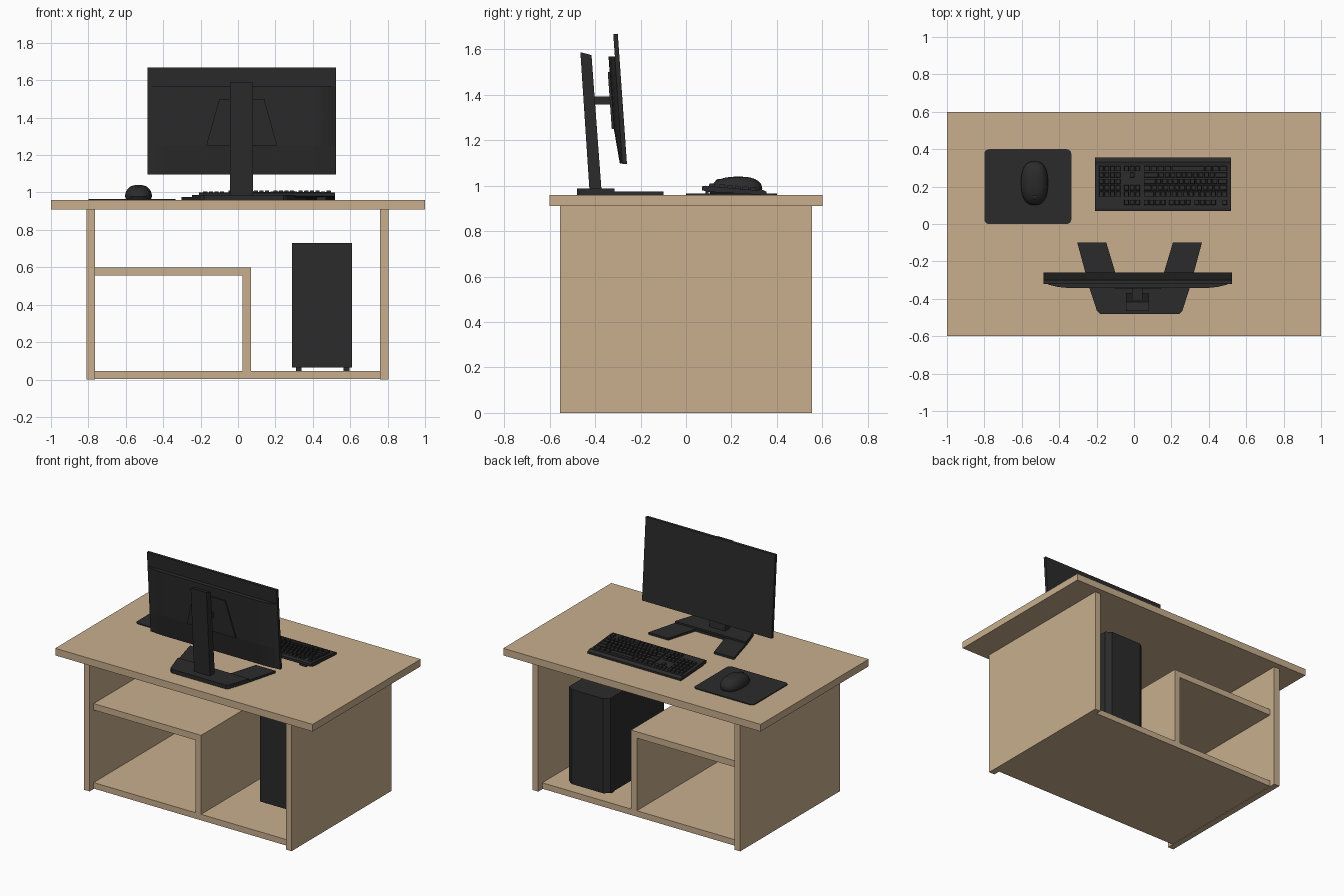
import bpy, bmesh, math

if "Cube" in bpy.data.objects:
    bpy.data.objects.remove(bpy.data.objects["Cube"])


def material(name, rgb):
    m = bpy.data.materials.new(name)
    m.diffuse_color = (*rgb, 1)
    m.use_nodes = True
    m.node_tree.nodes["Principled BSDF"].inputs["Base Color"].default_value = m.diffuse_color
    return m


WOOD = material("light_wood", (0.578, 0.429, 0.27))
DARK = material("dark_plastic", (0.024, 0.024, 0.024))


def finish(name, bm, mat):
    bmesh.ops.recalc_face_normals(bm, faces=bm.faces[:])
    me = bpy.data.meshes.new(name)
    bm.to_mesh(me)
    bm.free()
    me.materials.append(mat)
    ob = bpy.data.objects.new(name, me)
    bpy.context.collection.objects.link(ob)
    return ob


def add_loft(bm, rings):
    """Skin equal-length closed rings and cap both ends."""
    vs = [[bm.verts.new(p) for p in r] for r in rings]
    n = len(vs[0])
    for a, b in zip(vs, vs[1:]):
        for i in range(n):
            j = (i + 1) % n
            bm.faces.new((a[i], a[j], b[j], b[i]))
    bm.faces.new(vs[0])
    bm.faces.new(vs[-1])


def loft(name, rings, mat=DARK):
    bm = bmesh.new()
    add_loft(bm, rings)
    return finish(name, bm, mat)


def slab(name, pts, z0, z1, mat=DARK):
    return loft(name, [[(x, y, z) for x, y in pts] for z in (z0, z1)], mat)


def along_x(name, pts, x0, x1, mat=DARK):
    return loft(name, [[(x, y, z) for y, z in pts] for x in (x0, x1)], mat)


def box(name, x0, x1, y0, y1, z0, z1, mat=DARK):
    return slab(name, [(x0, y0), (x1, y0), (x1, y1), (x0, y1)], z0, z1, mat)


def rounded_rect(x0, x1, y0, y1, r, n=5):
    pts = []
    for k, (cx, cy) in enumerate([(x1 - r, y1 - r), (x0 + r, y1 - r),
                                  (x0 + r, y0 + r), (x1 - r, y0 + r)]):
        for i in range(n + 1):
            a = math.pi / 2 * (k + i / n)
            pts.append((cx + r * math.cos(a), cy + r * math.sin(a)))
    return pts


# Desk
box("desk_top", -1, 1, -0.6, 0.6, 0.91, 0.96, WOOD)
box("left_side_panel", -0.81, -0.765, -0.555, 0.555, 0, 0.91, WOOD)
box("right_side_panel", 0.76, 0.805, -0.555, 0.555, 0, 0.91, WOOD)
box("bottom_board", -0.765, 0.76, -0.51, 0.51, 0.003, 0.045, WOOD)
box("shelf", -0.765, 0.07, -0.51, 0.51, 0.555, 0.6, WOOD)
box("shelf_divider", 0.025, 0.07, -0.51, 0.51, 0.045, 0.555, WOOD)

# Computer tower with a chamfered front, and its feet
slab("computer_tower", [(0.29, -0.17), (0.61, -0.17), (0.61, 0.425),
                        (0.573, 0.453), (0.327, 0.453), (0.29, 0.425)], 0.065, 0.73)
for i, x in enumerate((0.325, 0.58)):
    for j, y in enumerate((-0.12, 0.37)):
        box(f"tower_foot_{i}{j}", x - 0.015, x + 0.015, y - 0.015, y + 0.015, 0.045, 0.066)


# Monitor, leaning back: t is the depth behind the screen face
MX = 0.02


def lean(x, t, z):
    return (MX + x, -0.26 - 0.0704 * (z - 1.097) - t, z)


def leaning(name, sections):
    return loft(name, [[lean(x, t, z) for x, t in ring] for z, ring in sections])


def flat(w, t0, t1):
    return [(-w, t0), (w, t0), (w, t1), (-w, t1)]


leaning("screen_panel", [(1.095, flat(0.504, 0, 0.02)), (1.667, flat(0.504, 0, 0.02))])
half = [(0.503, 0.02), (0.47, 0.033), (0.43, 0.043), (0.38, 0.048)]


def back_ring(s):
    right = [(x, 0.02 + (t - 0.02) * s) for x, t in half]
    return [(-0.503, 0.012), (0.503, 0.012)] + right + [(-x, t) for x, t in right[::-1]]


leaning("monitor_back", [(1.097, back_ring(0.4)), (1.25, back_ring(0.96)),
                         (1.568, back_ring(1))])
leaning("mount_plate", [(1.25, flat(0.19, 0.03, 0.056)), (1.5, flat(0.12, 0.03, 0.056))])
box("mount_arm", -0.01, 0.045, -0.42, -0.325, 1.357, 1.392)
along_x("stand_post", [(-0.465, 1.588), (-0.416, 1.575), (-0.372, 0.98), (-0.425, 0.98)],
        -0.043, 0.08)

# Monitor base: low forked plate with a thicker rear block
BX = 0.03
fork = [(0.333, -0.10), (0.178, -0.10), (0.115, -0.31)]
rear = [(0.267, -0.345), (0.228, -0.465), (0.212, -0.48)]
outline = ([(BX - x, y) for x, y in rear[::-1] + fork]
           + [(BX + x, y) for x, y in fork[::-1] + rear])
slab("stand_base", outline, 0.96, 0.975)
block = [(0.275, -0.315)] + rear
slab("stand_base_block", [(BX - x, y) for x, y in block]
     + [(BX + x, y) for x, y in block[::-1]], 0.97, 0.987)

# Keyboard body, raised along its far edge
along_x("keyboard_body", [(0.07, 0.98), (0.07, 0.997), (0.085, 1.0), (0.312, 0.98),
                          (0.332, 0.984), (0.355, 0.973), (0.355, 0.96), (0.33, 0.96),
                          (0.10, 0.973)], -0.208, 0.518)
for i, x in enumerate((-0.15, 0.42)):
    box(f"keyboard_foot_{i}", x, x + 0.05, 0.085, 0.10, 0.96, 0.985)

# Keys: each row is (x start, widths in key units, negative for a gap)
ROWS = [0.115, 0.16, 0.194, 0.228, 0.262, 0.296]
U = 0.03
NAV, PAD, MAIN = -0.055, -0.19, 0.05
keys = [(r, PAD, [1] * 4) for r in range(1, 6)]
keys += [(r, NAV, [1] * 3) for r in (0, 1, 2, 5)] + [(4, NAV, [-1, 1])]
keys += [(0, MAIN, [1] * 4 + [-0.5] + [1] * 4 + [-0.5] + [1] * 4 + [-1, 1]),
         (1, MAIN, [2] + [1] * 13),
         (2, MAIN, [1.5] + [1] * 12 + [1.5]),
         (3, MAIN, [2.25] + [1] * 11 + [1.75]),
         (4, MAIN, [2.75] + [1] * 10 + [2.25]),
         (5, MAIN, [1.25] * 4 + [6] + [1.25, 1.25, 1.5])]
bm = bmesh.new()
for r, x, widths in keys:
    y = ROWS[r]
    for w in widths:
        x1 = x + abs(w) * U
        if w > 0:
            rings = []
            for inset, lift in ((0.002, -0.004), (0.0045, 0.012)):
                a, b = x + inset, x1 - inset
                c, d = y - 0.0165 + inset, y + 0.0165 - inset
                rings.append([(px, py, 1.0 - 0.088 * (py - 0.085) + lift)
                              for px, py in ((a, c), (b, c), (b, d), (a, d))])
            add_loft(bm, rings)
        x = x1
finish("keyboard_keys", bm, DARK)

# Mouse pad
slab("mouse_pad", rounded_rect(-0.80, -0.335, 0.0, 0.40, 0.025), 0.96, 0.966)

# Mouse: stacked rounded outlines shrinking to a dome
N = 40
rings = []
for k in range(10):
    a = math.pi / 2 * k / 9.4
    s = math.cos(a) ** 0.75
    ring = []
    for i in range(N):
        u = 2 * math.pi * i / N
        c, d = math.cos(u), math.sin(u)
        px = math.copysign(abs(c) ** 0.8, c) * 0.072
        py = math.copysign(abs(d) ** 0.8, d) * 0.117
        ring.append((-0.532 + px * s, 0.218 + py * s + 0.012 * math.sin(a),
                     0.978 + 0.062 * math.sin(a)))
    rings.append(ring)
base = [(-0.532 + (x + 0.532) * 0.93, 0.218 + (y - 0.218) * 0.95, 0.966)
        for x, y, z in rings[0]]
mouse = loft("mouse_body", [base] + rings)

# Scroll wheel
wheel = along_x("scroll_wheel", [(0.145 + 0.018 * math.cos(i * math.pi / 8),
                                  1.012 + 0.018 * math.sin(i * math.pi / 8))
                                 for i in range(16)], -0.54, -0.524)

for ob in (mouse, wheel):
    bpy.ops.object.select_all(action='DESELECT')
    ob.select_set(True)
    bpy.context.view_layer.objects.active = ob
    bpy.ops.object.shade_smooth_by_angle(angle=math.radians(35))
